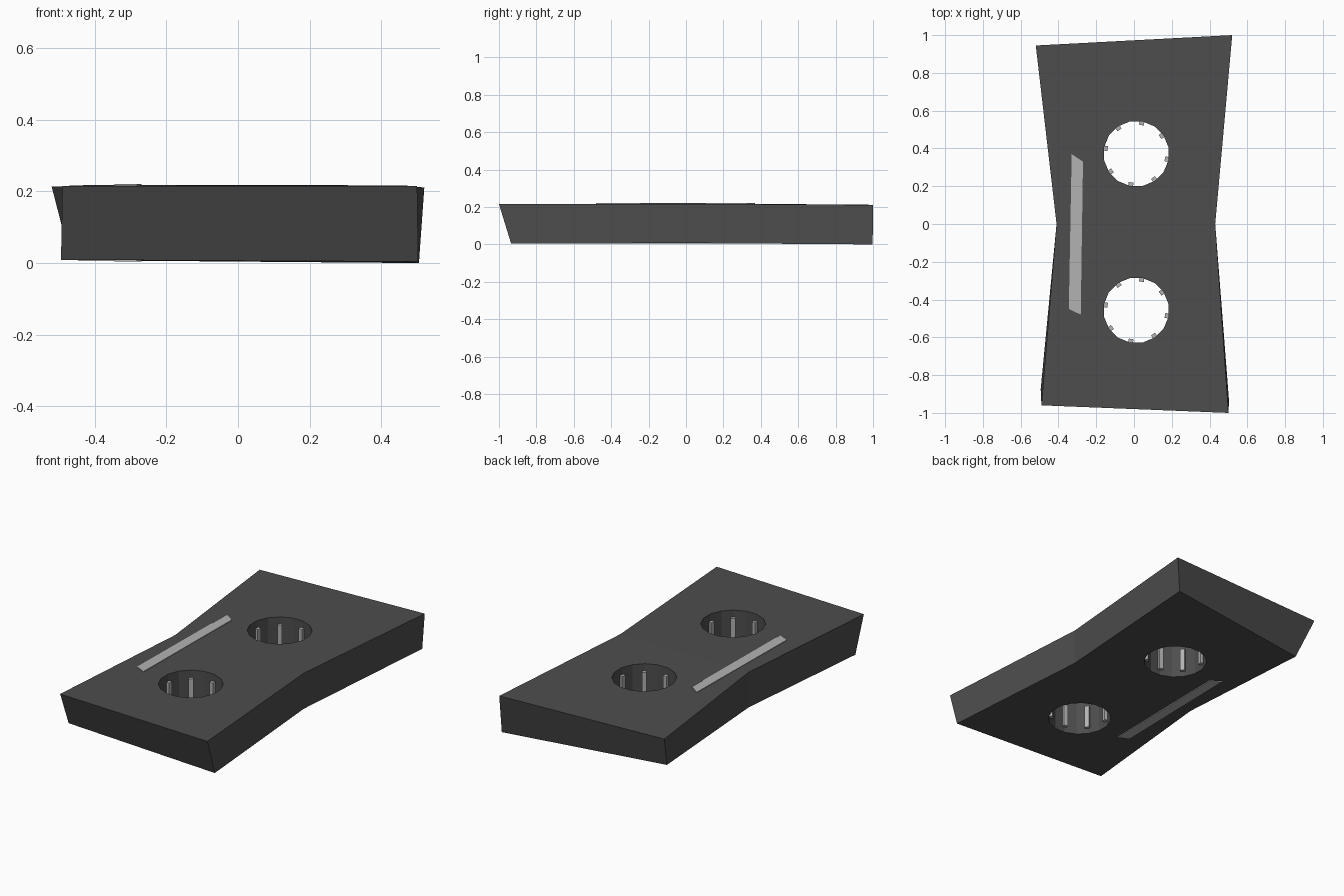
import bpy, bmesh, math
from mathutils import Matrix, Vector

if "Cube" in bpy.data.objects:
    bpy.data.objects.remove(bpy.data.objects["Cube"])

def material(name, v):
    m = bpy.data.materials.new(name)
    m.diffuse_color = (v, v, v, 1)
    m.use_nodes = True
    m.node_tree.nodes["Principled BSDF"].inputs["Base Color"].default_value = m.diffuse_color
    return m

dark = material("dark_grey", 0.075)
light = material("light_grey", 0.45)

def to_object(name, bm, mat=None):
    bmesh.ops.recalc_face_normals(bm, faces=bm.faces[:])
    me = bpy.data.meshes.new(name)
    bm.to_mesh(me)
    bm.free()
    ob = bpy.data.objects.new(name, me)
    bpy.context.collection.objects.link(ob)
    if mat:
        me.materials.append(mat)
    return ob

def loft(bm, bottom, top, split=None):
    """Solid between two outlines; split = index pair cutting a concave cap."""
    lo = [bm.verts.new(p) for p in bottom]
    hi = [bm.verts.new(p) for p in top]
    n = len(lo)
    for i in range(n):
        j = (i + 1) % n
        bm.faces.new((lo[i], lo[j], hi[j], hi[i]))
    for ring in (lo, hi):
        if split:
            a, b = split
            bm.faces.new(ring[a:b + 1])
            bm.faces.new(ring[b:] + ring[:a + 1])
        else:
            bm.faces.new(ring)

# Waisted plate with raked ends
top = [(0.43, 0, 0.217), (0.52, 1.0, 0.211), (-0.52, 0.945, 0.213),
       (-0.41, 0, 0.218), (-0.49, -0.96, 0.215), (0.50, -1.0, 0.215)]
bottom = [(0.43, 0, 0.007), (0.505, 0.998, 0.0), (-0.467, 0.845, 0.008),
          (-0.41, 0, 0.01), (-0.494, -0.875, 0.009), (0.503, -0.935, 0.004)]
bm = bmesh.new()
loft(bm, bottom, top, (0, 3))
plate = to_object("plate", bm, dark)

# Two round holes
holes = [Vector((0.012, 0.372, 0.11)), Vector((0.012, -0.457, 0.11))]
R = 0.174
bm = bmesh.new()
for c in holes:
    bmesh.ops.create_cone(bm, cap_ends=True, segments=16, radius1=R, radius2=R, depth=0.5,
                          matrix=Matrix.Translation(c) @ Matrix.Rotation(math.pi / 16, 4, 'Z'))
cutter = to_object("hole_cutter", bm, dark)
cutter.hide_render = True
cutter.hide_set(True)
mod = plate.modifiers.new("holes", 'BOOLEAN')
mod.operation = 'DIFFERENCE'
mod.solver = 'EXACT'
mod.object = cutter

# Ribs around each hole wall
for k, c in enumerate(holes):
    bm = bmesh.new()
    for i in range(8):
        spin = Matrix.Rotation(math.radians(45 * i - 10), 4, 'Z')
        m = (Matrix.Translation(c) @ spin @ Matrix.Translation((R - 0.005, 0, -0.003))
             @ Matrix.Diagonal((0.03, 0.026, 0.135, 1)))
        bmesh.ops.create_cube(bm, size=1, matrix=m)
    to_object(f"hole_ribs_{k + 1}", bm, light)

# Light inlaid strip running through the plate
outline = [(-0.33, 0.37), (-0.27, 0.33), (-0.282, -0.48), (-0.345, -0.45)]
bm = bmesh.new()
loft(bm, [(x, y, 0.004) for x, y in outline], [(x, y, 0.22) for x, y in outline])
to_object("inlay_strip", bm, light)
